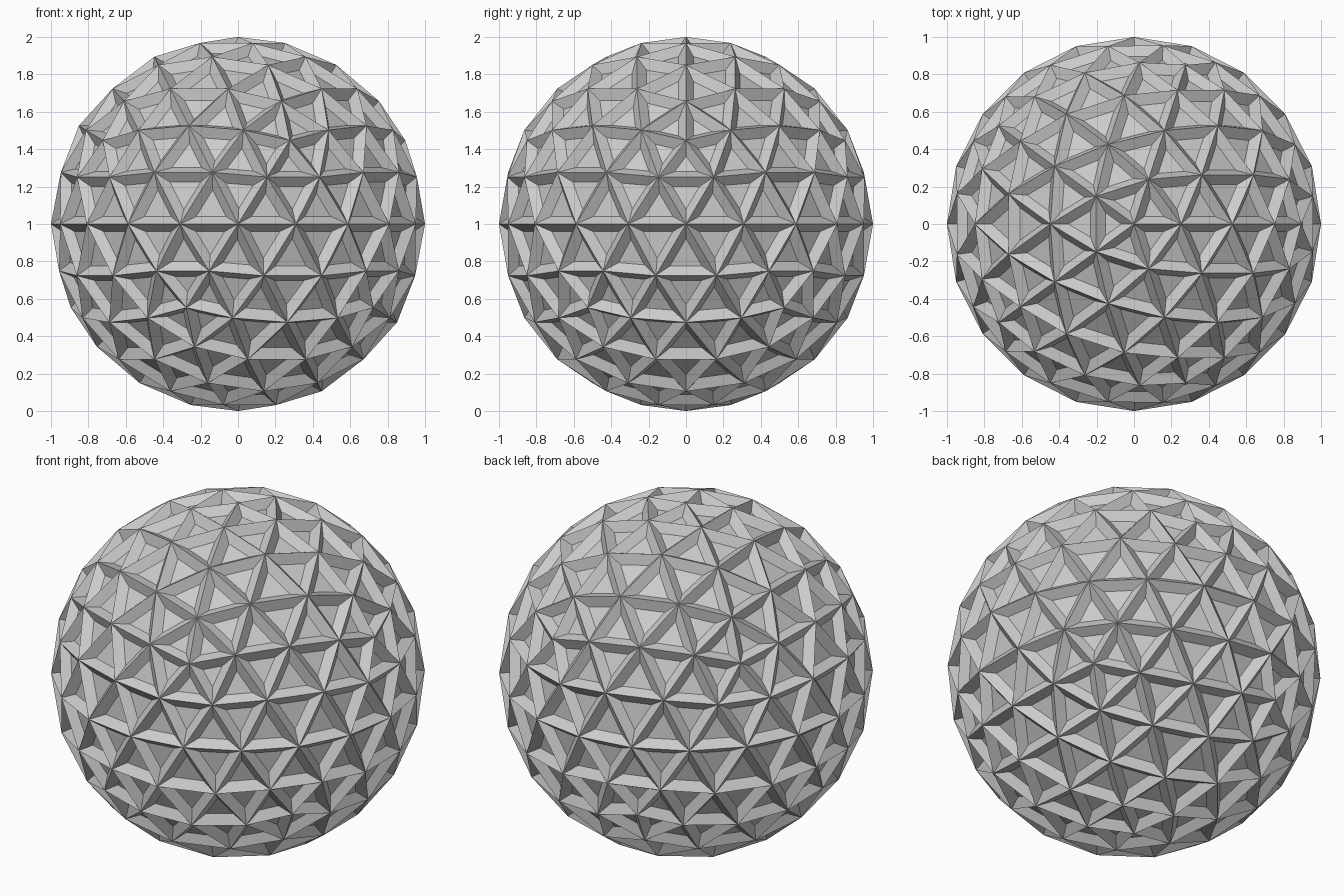
import bpy, bmesh
from mathutils import Matrix

if "Cube" in bpy.data.objects:
    bpy.data.objects.remove(bpy.data.objects["Cube"])

# Geodesic ball: flat triangles, each one inset and pressed inward
bm = bmesh.new()
bmesh.ops.create_icosphere(bm, subdivisions=3, radius=1.0,
                           matrix=Matrix.Translation((0, 0, 1)))
bmesh.ops.inset_individual(bm, faces=bm.faces[:], thickness=0.044,
                           depth=-0.045, use_even_offset=True)
mesh = bpy.data.meshes.new("faceted_ball")
bm.to_mesh(mesh)
bm.free()
ball = bpy.data.objects.new("faceted_ball", mesh)
bpy.context.collection.objects.link(ball)
